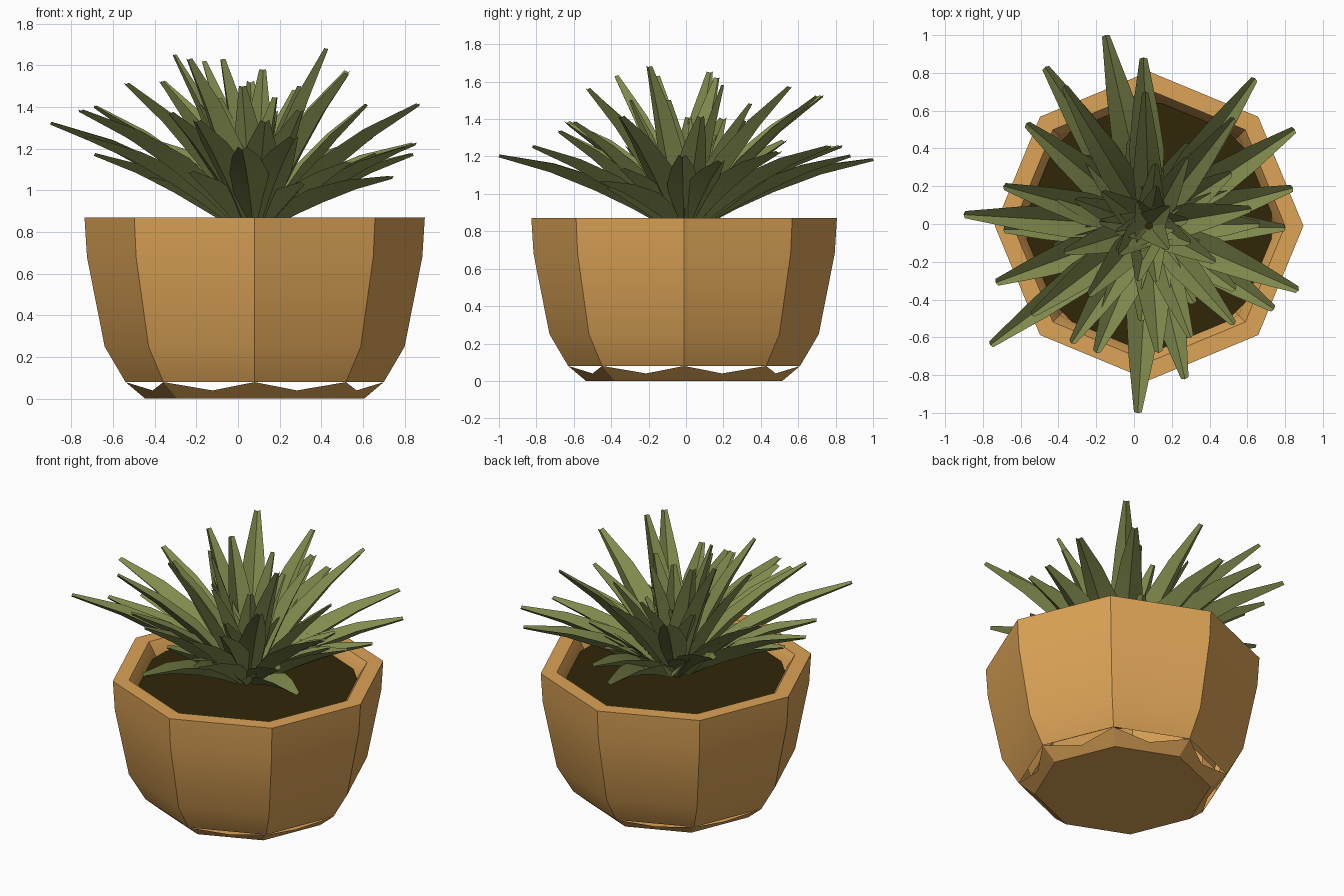
import bpy, math, random
from mathutils import Vector

if "Cube" in bpy.data.objects:
    bpy.data.objects.remove(bpy.data.objects["Cube"])

random.seed(4)
CX, CY = 0.08, -0.01


def material(name, rgb):
    m = bpy.data.materials.new(name)
    m.diffuse_color = (*rgb, 1)
    m.use_nodes = True
    m.node_tree.nodes["Principled BSDF"].inputs["Base Color"].default_value = m.diffuse_color
    return m


TERRACOTTA = material("terracotta", (0.72, 0.37, 0.095))
SOIL = material("dark soil", (0.030, 0.020, 0.002))
GREEN = material("leaf green", (0.225, 0.262, 0.077))


def add_mesh(name, verts, faces, mat, smooth=True):
    me = bpy.data.meshes.new(name)
    me.from_pydata(verts, [], faces)
    me.materials.append(mat)
    ob = bpy.data.objects.new(name, me)
    bpy.context.collection.objects.link(ob)
    bpy.ops.object.select_all(action='DESELECT')
    ob.select_set(True)
    bpy.context.view_layer.objects.active = ob
    if smooth:
        bpy.ops.object.shade_smooth_by_angle(angle=math.radians(32))
    return ob


def ring(r, z, n=8, turn=0.0):
    return [(CX + r * math.cos(turn + math.tau * i / n),
             CY + r * math.sin(turn + math.tau * i / n), z) for i in range(n)]


# octagonal pot: outer wall, flat rim, inner wall
profile = [(0.62, 0.08), (0.72, 0.25), (0.805, 0.68), (0.817, 0.87),
           (0.72, 0.87), (0.67, 0.79), (0.60, 0.30), (0.55, 0.12)]
verts = [v for r, z in profile for v in ring(r, z)]
faces = [(k * 8 + i, k * 8 + (i + 1) % 8, k * 8 + 8 + (i + 1) % 8, k * 8 + 8 + i)
         for k in range(len(profile) - 1) for i in range(8)]
add_mesh("pot", verts, faces, TERRACOTTA)

# faceted foot: flat base with a zigzag upper edge that meets the pot corners
verts = ring(0.525, 0.0)
for i in range(16):
    r, z = (0.62, 0.08) if i % 2 == 0 else (0.53, 0.04)
    a = math.tau * i / 16
    verts.append((CX + r * math.cos(a), CY + r * math.sin(a), z))
faces = [tuple(reversed(range(8)))]
for i in range(8):
    j = (i + 1) % 8
    c, m, d = 8 + 2 * i, 9 + 2 * i, 8 + 2 * j
    faces += [(i, j, m), (i, m, c), (j, d, m)]
add_mesh("pot_foot", verts, faces, TERRACOTTA, smooth=False)

# soil disc
add_mesh("soil", ring(0.66, 0.80, 16, math.pi / 16), [tuple(range(16))], SOIL, smooth=False)


# folded leaf: valley along the middle, widest before half way, narrow blunt tip
SECTIONS = [(0.0, 0.5), (0.2, 0.88), (0.42, 1.0), (0.7, 0.7), (1.0, 0.22)]


def leaf(verts, faces, tip, width, inset):
    tip = Vector(tip)
    out = Vector((tip.x - CX, tip.y - CY, 0))
    radius = out.length
    out.normalize()
    side = Vector((-out.y, out.x, 0))
    start = Vector((CX, CY, 0.84)) + out * inset
    axis = tip - start
    normal = side.cross(axis).normalized()
    if normal.z < 0:
        normal.negate()
    arch = 0.06 * axis.length * (0.4 + min(radius, 1))
    base = len(verts)
    for t, w in SECTIONS:
        mid = start + axis * t + normal * arch * 4 * t * (1 - t) * 0.6
        half = width * w / 2
        lift = normal * half * 0.55
        verts += [mid - side * half + lift, mid - lift * 0.4, mid + side * half + lift]
    for k in range(len(SECTIONS) - 1):
        a = base + 3 * k
        faces += [(a, a + 3, a + 4, a + 1), (a + 1, a + 4, a + 5, a + 2)]


def leaf_group(name, tips, width, inset):
    verts, faces = [], []
    for tip in tips:
        leaf(verts, faces, tip, width * random.uniform(0.94, 1.06), inset)
    add_mesh(name, verts, faces, GREEN)


# long spreading leaves
leaf_group("outer_leaves", [
    (-0.90, 0.05, 1.32), (-0.76, -0.64, 1.38), (-0.73, -0.31, 1.25), (-0.69, 0.20, 1.40),
    (-0.69, -0.03, 1.17), (-0.57, 0.53, 1.28), (-0.47, 0.83, 1.25), (-0.15, 1.00, 1.18),
    (0.05, 0.88, 1.20), (0.64, 0.77, 1.25), (0.85, 0.50, 1.22), (0.84, 0.19, 1.17),
    (0.80, -0.02, 1.20), (0.87, -0.35, 1.41), (0.74, -0.45, 1.06), (0.02, -1.00, 1.20),
    (0.27, -0.82, 1.25), (0.13, -0.68, 1.33), (-0.20, -0.68, 1.33)], 0.18, 0.11)

# steeper leaves
leaf_group("upper_leaves", [
    (0.43, -0.20, 1.68), (-0.31, 0.13, 1.65), (-0.17, 0.17, 1.62), (-0.08, -0.16, 1.63),
    (-0.24, -0.38, 1.63), (-0.37, 0.73, 1.52), (0.12, 0.20, 1.58), (0.53, 0.56, 1.57),
    (-0.54, -0.48, 1.51), (0.53, -0.53, 1.56), (0.28, 0.35, 1.48), (0.02, -0.30, 1.50),
    (0.06, 0.70, 1.52), (-0.33, -0.63, 1.37), (0.62, 0.08, 1.41), (0.30, -0.60, 1.38),
    (0.30, -0.10, 1.50), (-0.37, -0.15, 1.52)], 0.16, 0.07)

# short leaves at the bottom and in the heart of the plant
low, heart = [], []
for i in range(11):
    a = math.tau * i / 11 + random.uniform(-0.12, 0.12)
    r = random.uniform(0.46, 0.60)
    low.append((CX + r * math.cos(a), CY + r * math.sin(a), random.uniform(1.02, 1.2)))
for i in range(12):
    a = math.tau * (i + 0.5) / 12 + random.uniform(-0.2, 0.2)
    r = random.uniform(0.14, 0.34)
    heart.append((CX + r * math.cos(a), CY + r * math.sin(a), random.uniform(1.22, 1.45)))
leaf_group("low_leaves", low, 0.17, 0.12)
leaf_group("heart_leaves", heart, 0.15, 0.015)
